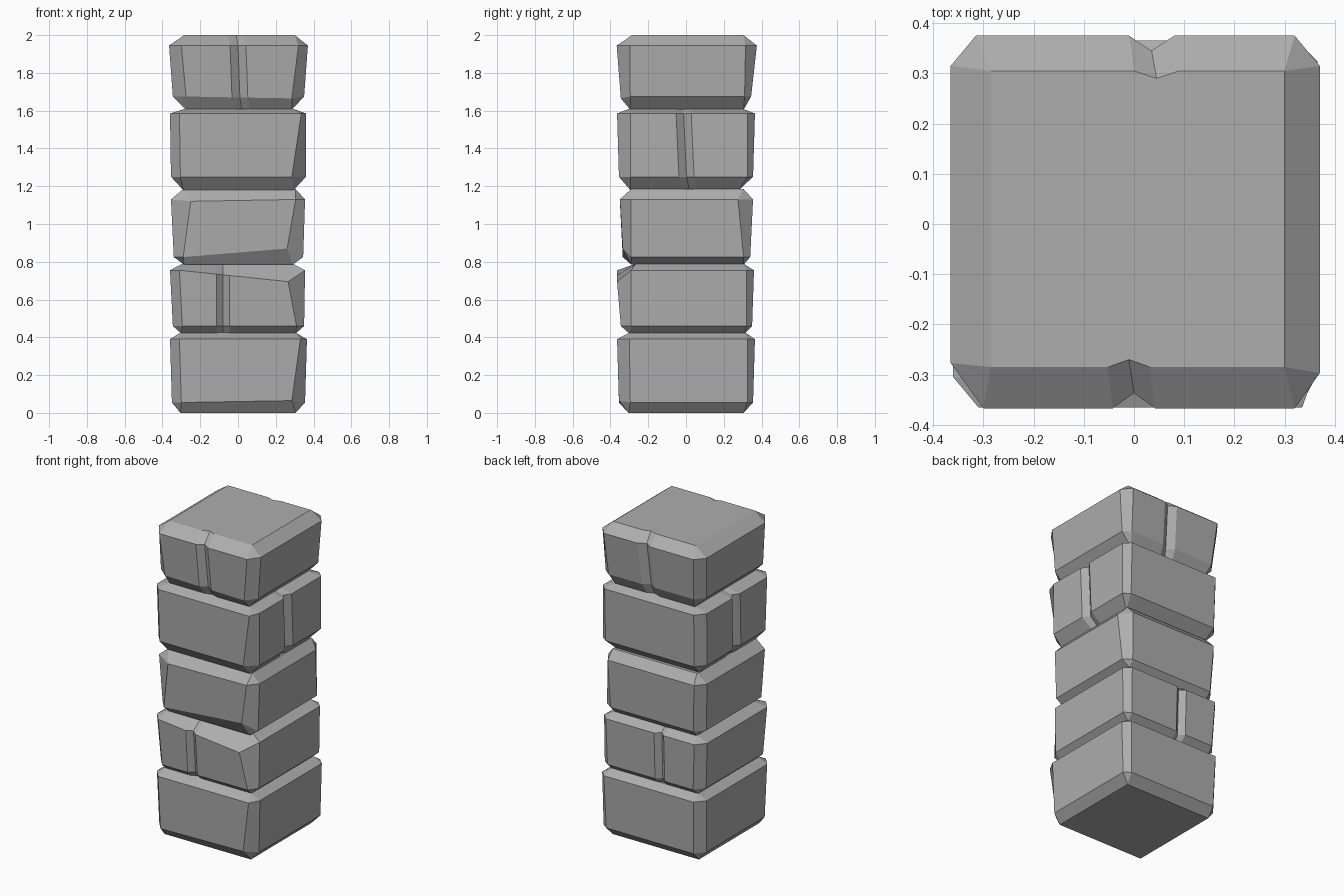
import bpy
import bmesh
from mathutils import Vector

cube = bpy.data.objects.get("Cube")
if cube:
    bpy.data.objects.remove(cube, do_unlink=True)

stone = bpy.data.materials.new("grey_stone")
stone.use_nodes = True
GREY = (0.42, 0.42, 0.42, 1)
stone.diffuse_color = GREY
stone.node_tree.nodes["Principled BSDF"].inputs["Base Color"].default_value = GREY

FL, FR, BR, BL = range(4)                 # corners, counter-clockwise from front left
FRONT, RIGHT, BACK, LEFT = range(4)       # faces, each starting at the same-numbered corner
LOW, HIGH = 1, 2                          # the two outer rings
NORMALS = [Vector(n) for n in ((0, -1, 0), (1, 0, 0), (0, 1, 0), (-1, 0, 0))]


def ring(level, z, box, cuts, notches):
    """One horizontal outline: four sides with chamfered corners and optional V notches."""
    x0, x1, y0, y1 = box
    corners = [(x0, y0), (x1, y0), (x1, y1), (x0, y1)]
    outer = level in (LOW, HIGH)

    def corner_point(corner, side):
        x, y = corners[corner]
        dx, dy, dz = cuts.get((level, corner), (0.05, 0.06, 0)) if outer else (0, 0, 0)
        if side in (FRONT, BACK):
            return Vector((x - dx if x > 0 else x + dx, y, z + dz))
        return Vector((x, y - dy if y > 0 else y + dy, z))

    points = []
    for side in range(4):
        start = corner_point(side, side)
        end = corner_point((side + 1) % 4, side)
        points.append(start)
        if side in notches:
            centre, half, lean = notches[side]
            axis = 0 if side in (FRONT, BACK) else 1
            middle = centre + lean * (level - 1.5)
            direction = 1 if end[axis] > start[axis] else -1
            for step in (-1, 0, 1):
                target = middle + step * direction * half
                p = start.lerp(end, (target - start[axis]) / (end[axis] - start[axis]))
                if step == 0:
                    p -= NORMALS[side] * (0.03 if outer else 0.015)
                points.append(p)
        points.append(end)
    return points


def block(name, heights, boxes, cuts=None, notches=None):
    bm = bmesh.new()
    rings = [[bm.verts.new(p) for p in ring(i, z, box, cuts or {}, notches or {})]
             for i, (z, box) in enumerate(zip(heights, boxes))]
    count = len(rings[0])
    for lower, upper in zip(rings, rings[1:]):
        for i in range(count):
            j = (i + 1) % count
            bm.faces.new((lower[i], lower[j], upper[j], upper[i]))
    bm.faces.new(rings[0][::-1])
    bm.faces.new(rings[-1])
    # the chamfers run to a point at the inset rings
    bmesh.ops.remove_doubles(bm, verts=bm.verts, dist=0.0005)
    bmesh.ops.recalc_face_normals(bm, faces=bm.faces)
    mesh = bpy.data.meshes.new(name)
    bm.to_mesh(mesh)
    bm.free()
    mesh.materials.append(stone)
    bpy.context.collection.objects.link(bpy.data.objects.new(name, mesh))


# Bottom block
block("base_block", (0, 0.055, 0.39, 0.425),
      [(-0.305, 0.305, -0.305, 0.305), (-0.35, 0.355, -0.355, 0.355),
       (-0.36, 0.365, -0.365, 0.365), (-0.305, 0.305, -0.3, 0.315)],
      {(LOW, FR): (0.07, 0.06, 0.01), (HIGH, FR): (0.035, 0.065, 0),
       (LOW, BR): (0.04, 0.03, 0), (HIGH, BR): (0.04, 0.04, 0)})

# Second block, notched front and back with a worn front corner
block("second_block", (0.42, 0.46, 0.755, 0.79),
      [(-0.3, 0.305, -0.3, 0.31), (-0.345, 0.35, -0.345, 0.35),
       (-0.36, 0.355, -0.365, 0.36), (-0.295, 0.29, -0.265, 0.305)],
      {(LOW, FR): (0.04, 0.055, 0), (HIGH, FR): (0.09, 0.075, -0.06),
       (LOW, BR): (0.04, 0.03, 0), (HIGH, BR): (0.04, 0.04, 0)},
      {FRONT: (-0.08, 0.034, 0), BACK: (-0.06, 0.034, 0)})

# Middle block, chipped along its lower front edge
block("middle_block", (0.785, 0.825, 1.13, 1.185),
      [(-0.285, 0.29, -0.29, 0.305), (-0.34, 0.345, -0.335, 0.34),
       (-0.355, 0.355, -0.35, 0.355), (-0.29, 0.305, -0.29, 0.305)],
      {(LOW, FR): (0.085, 0.045, 0.045), (HIGH, FR): (0.05, 0.06, 0),
       (HIGH, FL): (0.105, 0.06, -0.01), (LOW, BR): (0.05, 0.035, 0),
       (HIGH, BR): (0.05, 0.08, 0)})

# Fourth block, notched on both flanks
block("fourth_block", (1.18, 1.25, 1.585, 1.61),
      [(-0.29, 0.295, -0.295, 0.28), (-0.355, 0.36, -0.355, 0.355),
       (-0.36, 0.36, -0.365, 0.365), (-0.28, 0.29, -0.3, 0.3)],
      {(LOW, FR): (0.075, 0.06, 0), (HIGH, FR): (0.025, 0.07, 0),
       (LOW, BR): (0.04, 0.03, 0), (HIGH, BR): (0.04, 0.04, 0)},
      {RIGHT: (-0.005, 0.04, -0.015), LEFT: (0, 0.04, 0.015)})

# Top block, notched front and back
block("top_block", (1.605, 1.675, 1.945, 2.0),
      [(-0.275, 0.285, -0.295, 0.305), (-0.345, 0.35, -0.345, 0.345),
       (-0.365, 0.37, -0.367, 0.375), (-0.285, 0.3, -0.285, 0.305)],
      {(LOW, FL): (0.07, 0.06, 0), (HIGH, FL): (0.065, 0.09, 0),
       (LOW, FR): (0.065, 0.05, -0.01), (HIGH, FR): (0.05, 0.07, 0),
       (LOW, BR): (0.045, 0.035, 0)},
      {FRONT: (0.005, 0.042, -0.01), BACK: (0.03, 0.045, 0.01)})
